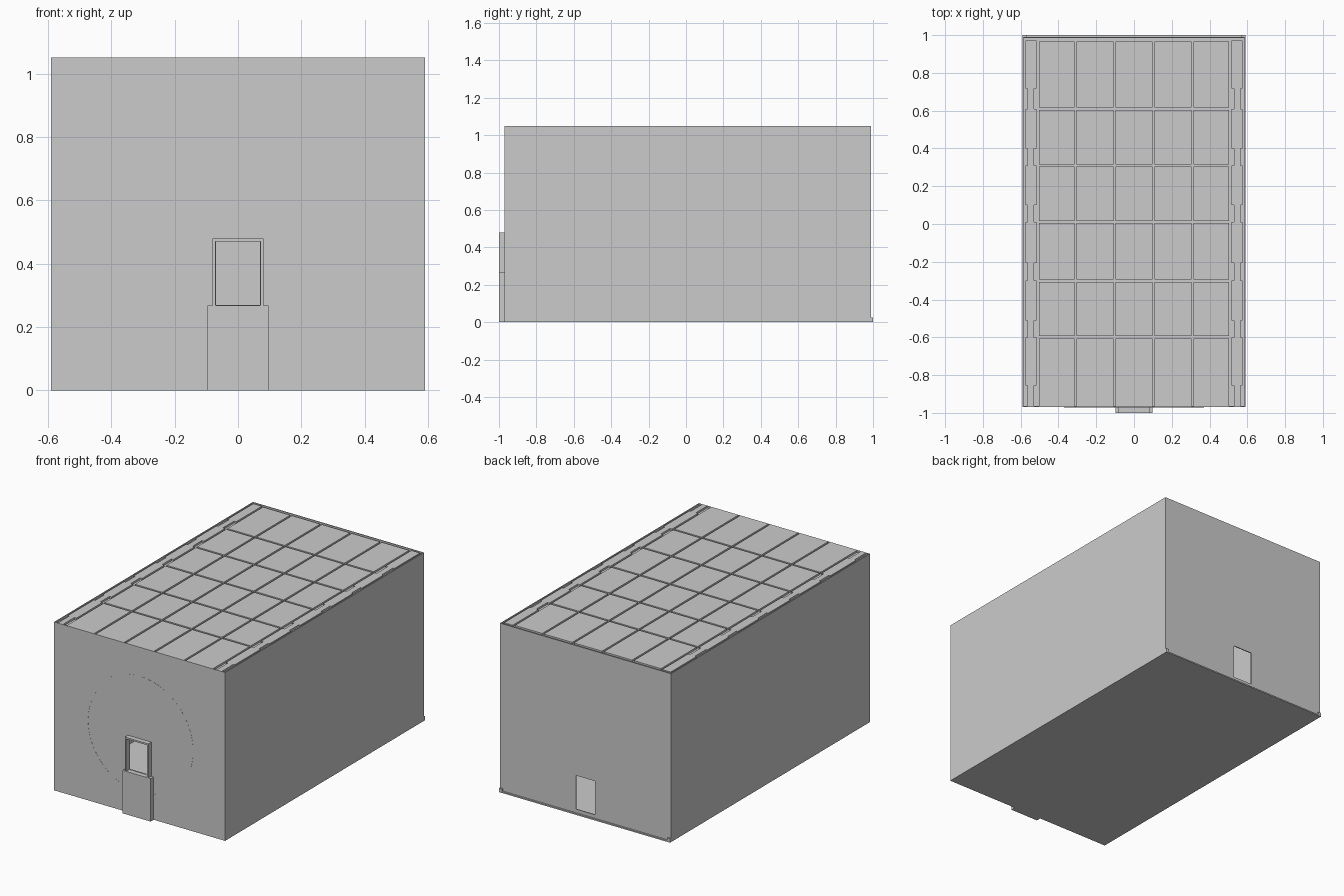
import bpy, bmesh, math
from mathutils import Vector

if "Cube" in bpy.data.objects:
    bpy.data.objects.remove(bpy.data.objects["Cube"])

W, Y0, Y1, H = 0.59, -0.97, 0.99, 1.05   # half width, front, back, height
T = 0.006                                # shell thickness


def finish(bm, name):
    bmesh.ops.recalc_face_normals(bm, faces=bm.faces)
    me = bpy.data.meshes.new(name)
    bm.to_mesh(me)
    bm.free()
    ob = bpy.data.objects.new(name, me)
    bpy.context.collection.objects.link(ob)
    return ob


def boxes(name, items):
    """One object from a list of (x0, x1, y0, y1, z0, z1) blocks."""
    bm = bmesh.new()
    for x0, x1, y0, y1, z0, z1 in items:
        vs = bmesh.ops.create_cube(bm, size=1)['verts']
        for v in vs:
            v.co = Vector((x0 + (v.co.x + .5) * (x1 - x0),
                           y0 + (v.co.y + .5) * (y1 - y0),
                           z0 + (v.co.z + .5) * (z1 - z0)))
    return finish(bm, name)


def extruded_loop(name, outer, inner, y0, y1):
    """Flat xz region between two equal-length loops, extruded along y."""
    bm = bmesh.new()
    rings = [[bm.verts.new((x, y, z)) for x, z in pts]
             for pts, y in ((outer, y0), (inner, y0), (inner, y1), (outer, y1))]
    n = len(outer)
    for k in range(4):
        a, b = rings[k], rings[(k + 1) % 4]
        for i in range(n):
            j = (i + 1) % n
            bm.faces.new((a[i], a[j], b[j], b[i]))
    return finish(bm, name)


def rect(x, z0, z1):
    return [(-x, z0), (x, z0), (x, z1), (-x, z1)]


def circle(r, z, n=64):
    return [(r * math.cos(2 * math.pi * i / n), z + r * math.sin(2 * math.pi * i / n))
            for i in range(n)]


# Floor slab and side walls
boxes("floor", [(-W, W, Y0, 1.0, 0, 0.008)])
for s, name in ((-1, "left_wall"), (1, "right_wall")):
    a, b = sorted((s * W, s * (W - T)))
    boxes(name, [(a, b, Y0, Y1, 0.008, H)])

# End walls with their openings
extruded_loop("front_wall", rect(W - T, 0.008, H), rect(0.07, 0.27, 0.47), Y0, Y0 + T)
extruded_loop("back_wall", rect(W - T, 0.008, H), rect(0.066, 0.03, 0.24), Y1 - T, Y1)

# Round moulding flush with the front wall
extruded_loop("round_moulding", circle(0.37, 0.5), circle(0.355, 0.5), Y0 - 0.0006, Y0 + 0.012)

# Entrance: lower block and upper frame
boxes("entrance_base", [(-0.097, 0.097, -1.0, Y0, 0, 0.267)])
extruded_loop("entrance_frame", rect(0.081, 0.267, 0.48), rect(0.071, 0.268, 0.47), -1.0, Y0)

# Small corner feet along the back edge
boxes("corner_feet", [(a, a + 0.02, Y1, 1.0, 0.008, 0.025) for a in (-W, W - 0.02)])

# Roof: backing sheet, grid of raised panels, stepped edge strips
boxes("roof_sheet", [(-W + T, W - T, Y0 + T, Y1 - T, 1.032, 1.038)])
xs = [-0.51, -0.31, -0.103, 0.103, 0.31, 0.51]
ys = [Y0 + T, -0.6, -0.3, 0.01, 0.31, 0.61, Y1 - 0.018]
g = 0.006
boxes("roof_panels", [(xs[i] + g, xs[i + 1] - g, ys[j] + g * (j > 0), ys[j + 1] - g, 1.038, H)
                      for i in range(5) for j in range(6)])
strips = []
for s in (-1, 1):
    for j in range(6):
        y0, y1 = ys[j], ys[j + 1]
        lip = y0 + 0.3 * (y1 - y0)
        for ya, yb, inner, outer in ((y0, lip, 0.53, 0.565), (lip, y1, 0.516, 0.575)):
            a, b = sorted((s * inner, s * outer))
            strips.append((a, b, ya, yb, 1.038, H))
boxes("roof_edge_strips", strips)

# Interior brackets carrying the roof along both side walls
brackets = []
for s in (-1, 1):
    a, b = sorted((s * (W - T), s * 0.53))
    brackets += [(a, b, -0.94 + 0.275 * i, -0.84 + 0.275 * i, 0.93, 1.032) for i in range(7)]
boxes("wall_brackets", brackets)
